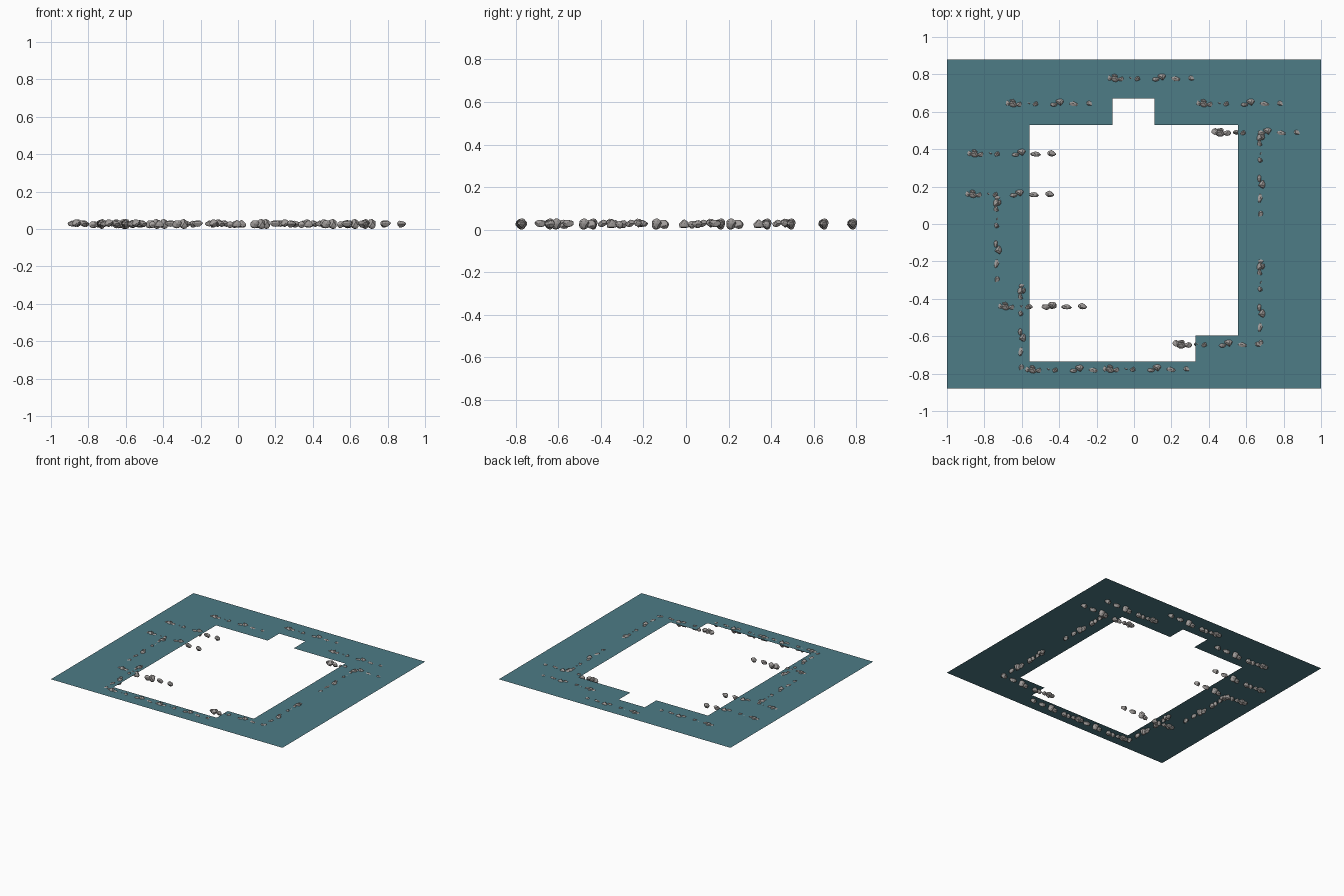
import bpy, bmesh, math, random
from mathutils import Vector, Matrix

if "Cube" in bpy.data.objects:
    bpy.data.objects.remove(bpy.data.objects["Cube"])

random.seed(4)


def material(name, rgb):
    m = bpy.data.materials.new(name)
    m.diffuse_color = (*rgb, 1)
    m.use_nodes = True
    m.node_tree.nodes["Principled BSDF"].inputs["Base Color"].default_value = m.diffuse_color
    return m


water_mat = material("teal water", (0.075, 0.20, 0.24))
rock_mat = material("grey stone", (0.36, 0.34, 0.33))


def add_object(name, mesh, mat):
    if not mesh.materials:
        mesh.materials.append(mat)
    ob = bpy.data.objects.new(name, mesh)
    bpy.context.collection.objects.link(ob)
    return ob


# Water sheet: a grid of cells, leaving out the island opening
WATER_Z = 0.039
xs = [-1, -0.56, -0.115, 0.11, 0.33, 0.555, 1]
ys = [-0.88, -0.735, -0.597, 0.53, 0.672, 0.88]


def is_open(x, y):
    main = -0.56 < x < 0.555 and -0.597 < y < 0.53
    lower = -0.56 < x < 0.33 and -0.735 < y < -0.5
    notch = -0.115 < x < 0.11 and 0.5 < y < 0.672
    return main or lower or notch


bm = bmesh.new()
grid = [[bm.verts.new((x, y, WATER_Z)) for y in ys] for x in xs]
for i in range(len(xs) - 1):
    for j in range(len(ys) - 1):
        if not is_open((xs[i] + xs[i + 1]) / 2, (ys[j] + ys[j + 1]) / 2):
            bm.faces.new((grid[i][j], grid[i + 1][j], grid[i + 1][j + 1], grid[i][j + 1]))
bmesh.ops.delete(bm, geom=[v for v in bm.verts if not v.link_faces], context='VERTS')
water_mesh = bpy.data.meshes.new("water")
bm.to_mesh(water_mesh)
bm.free()
add_object("water", water_mesh, water_mat)


# One row of boulders, shared by every row: (x, y, length, width, z low, z high)
rocks = [
    (0.020, 0.005, 0.042, 0.036, 0.014, 0.046),
    (0.046, -0.006, 0.046, 0.034, 0.010, 0.052),
    (0.046, 0.010, 0.036, 0.026, 0.016, 0.047),
    (0.082, -0.004, 0.044, 0.030, 0.012, 0.047),
    (0.135, 0.000, 0.040, 0.026, 0.005, 0.042),
    (0.168, -0.003, 0.050, 0.030, 0.008, 0.049),
    (0.265, -0.005, 0.050, 0.030, 0.004, 0.047),
    (0.297, 0.005, 0.046, 0.038, 0.000, 0.054),
    (0.375, -0.003, 0.056, 0.026, 0.012, 0.046),
    (0.460, 0.001, 0.048, 0.034, 0.008, 0.045),
]
bm = bmesh.new()
for x, y, l, w, z0, z1 in rocks:
    ball = bmesh.ops.create_icosphere(bm, subdivisions=2, radius=1)["verts"]
    # chisel the ball with random flat cuts, then fit it to its size
    cuts = [(Vector([random.uniform(-1, 1) for _ in range(3)]).normalized(),
             random.uniform(0.6, 0.8)) for _ in range(9)]
    for v in ball:
        for n, d in cuts:
            over = v.co.dot(n) - d
            if over > 0:
                v.co -= n * over
    lo = [min(v.co[k] for v in ball) for k in range(3)]
    hi = [max(v.co[k] for v in ball) for k in range(3)]
    target = [(x - l / 2, x + l / 2), (y - w / 2, y + w / 2), (z0, z1)]
    for v in ball:
        for k in range(3):
            t = (v.co[k] - lo[k]) / (hi[k] - lo[k])
            v.co[k] = target[k][0] + t * (target[k][1] - target[k][0])
row_mesh = bpy.data.meshes.new("rock_row")
bm.to_mesh(row_mesh)
bm.free()

# Rows running to the right, given by their left end
for x, y in [(-0.15, 0.78), (-0.695, 0.645), (0.325, 0.645), (0.415, 0.49), (-0.9, 0.377),
             (-0.91, 0.16), (-0.735, -0.44), (0.207, -0.643), (-0.59, -0.778), (-0.175, -0.775)]:
    add_object("rock_row_across", row_mesh, rock_mat).location = (x, y, 0)

# Rows running to the front, given by their back end
for x, y in [(0.677, 0.51), (0.677, -0.18), (-0.732, 0.16), (-0.602, -0.31)]:
    ob = add_object("rock_row_along", row_mesh, rock_mat)
    ob.location = (x, y, 0)
    ob.rotation_euler.z = -math.pi / 2
